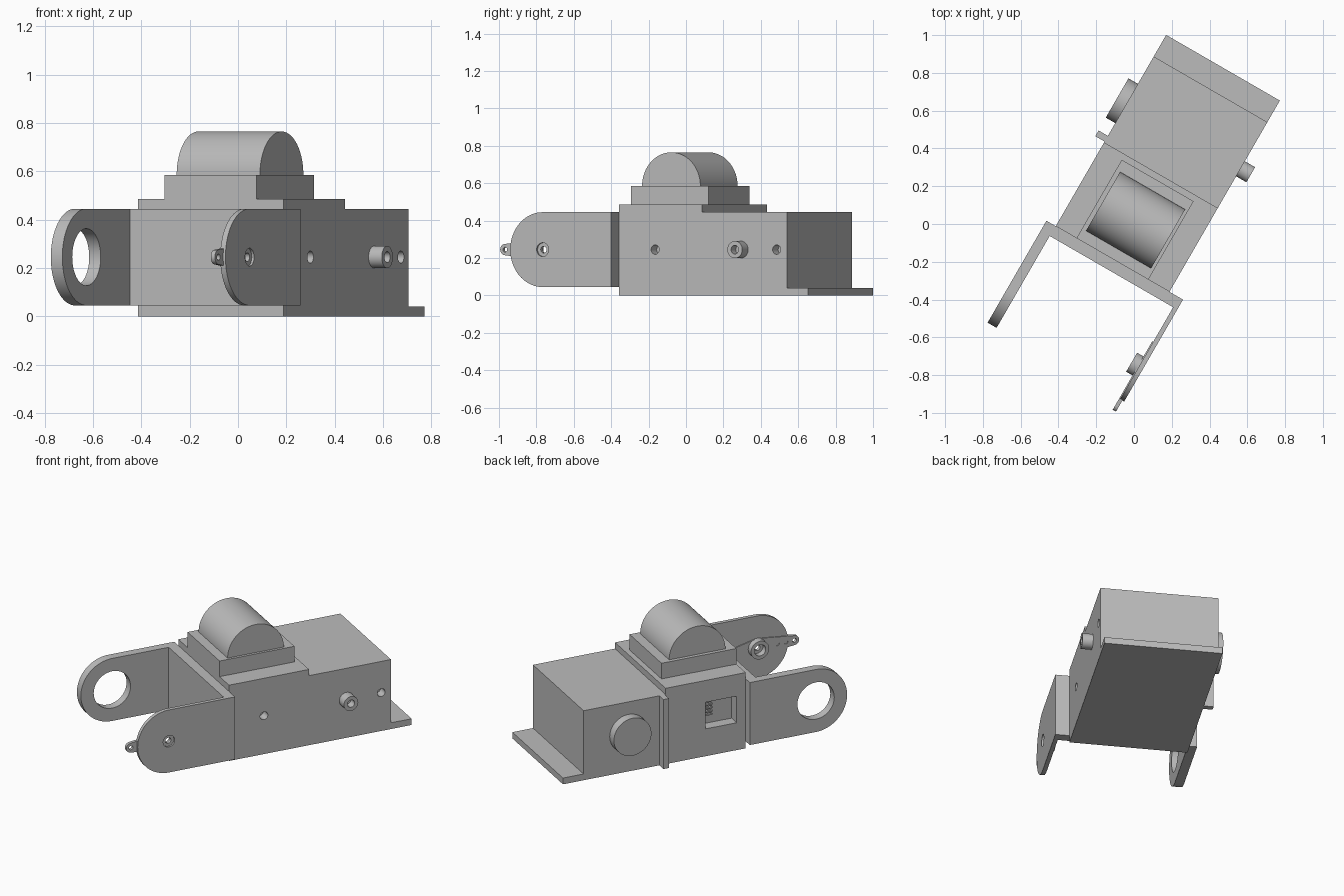
import bpy, bmesh
from math import sin, cos, pi, radians, acos

old = bpy.data.objects.get("Cube")
if old:
    bpy.data.objects.remove(old, do_unlink=True)

grey = bpy.data.materials.new("plain grey")
grey.use_nodes = True
grey.diffuse_color = (0.5, 0.5, 0.5, 1)
grey.node_tree.nodes["Principled BSDF"].inputs["Base Color"].default_value = (0.5, 0.5, 0.5, 1)

AXIS_Z = 0.245       # height shared by every pivot and shaft
PIVOT_Y = -0.64      # pivot of the bracket arms
TURN = radians(-30)  # the whole assembly stands turned about z


def arc(cy, cz, r, a0, a1, n=32):
    """Points (y, z) along an arc, angles in degrees."""
    angles = [radians(a0 + (a1 - a0) * i / n) for i in range(n + 1)]
    return [(cy + r * cos(a), cz + r * sin(a)) for a in angles]


def circle(cy, r, cz=AXIS_Z, n=48):
    return arc(cy, cz, r, 0, 360, n)[:-1]


def rect(y0, y1, z0, z1):
    return [(y0, z0), (y1, z0), (y1, z1), (y0, z1)]


def prism(name, profile, x0, x1):
    """Side profile extruded across the width."""
    bm = bmesh.new()
    face = bm.faces.new([bm.verts.new((x0, y, z)) for y, z in profile])
    new = bmesh.ops.extrude_face_region(bm, geom=[face])["geom"]
    bmesh.ops.translate(bm, vec=(x1 - x0, 0, 0),
                        verts=[v for v in new if isinstance(v, bmesh.types.BMVert)])
    bmesh.ops.recalc_face_normals(bm, faces=bm.faces)
    mesh = bpy.data.meshes.new(name)
    bm.to_mesh(mesh)
    bm.free()
    mesh.materials.append(grey)
    obj = bpy.data.objects.new(name, mesh)
    obj.rotation_euler.z = TURN
    bpy.context.collection.objects.link(obj)
    return obj


def cut(obj, profile, x0, x1):
    """Subtract a prism from a part and drop the cutter."""
    cutter = prism("cutter", profile, x0, x1)
    cutter.hide_render = True
    mod = obj.modifiers.new("cut", "BOOLEAN")
    mod.operation, mod.solver, mod.object = "DIFFERENCE", "EXACT", cutter
    bpy.context.view_layer.objects.active = obj
    bpy.ops.object.modifier_apply(modifier=mod.name)
    bpy.data.objects.remove(cutter, do_unlink=True)


LEFT, RIGHT = -0.353, 0.342
FRONT = -0.217

# Main housing with its rear foot and raised front deck
body = prism("housing", [(FRONT, 0), (0.952, 0), (0.952, 0.04), (0.82, 0.04), (0.82, 0.445),
                         (0.295, 0.445), (0.295, 0.485), (FRONT, 0.485)], LEFT, RIGHT)
for y in (0.007, 0.757):
    cut(body, circle(y, 0.025), RIGHT - 0.06, RIGHT + 0.1)
cut(body, rect(-0.16, 0.04, 0.175, 0.345), LEFT - 0.1, LEFT + 0.07)

# Connector pins inside the side pocket
for i in range(4):
    z = 0.24 + 0.022 * i
    prism(f"connector_pin_{i + 1}", rect(-0.02, 0.045, z, z + 0.01), -0.32, -0.305)

# Side rib, round cap and hollow shaft
prism("side_rib", rect(0.30, 0.335, 0, 0.445), -0.41, LEFT)
prism("round_cap", circle(0.533, 0.12), -0.411, LEFT)
shaft = prism("output_shaft", circle(0.535, 0.046), RIGHT - 0.01, 0.405)
cut(shaft, circle(0.535, 0.023), 0.355, 0.5)

# Stepped plinth and half-round dome
prism("plinth", rect(FRONT, 0.262, 0.485, 0.585), -0.226, 0.213)
prism("dome", arc(0.022, 0.585, 0.18, 0, 180, 48), -0.202, 0.196)

# U bracket: cross plate and two rounded arms
prism("bracket_plate", rect(-0.278, FRONT, 0.045, 0.445), -0.41, 0.425)
arm = [(-0.278, 0.045), (-0.278, 0.445)] + arc(PIVOT_Y, AXIS_Z, 0.2, 90, 270, 48)
ring_arm = prism("ring_arm", arm, -0.41, -0.355)
cut(ring_arm, circle(PIVOT_Y, 0.118), -0.5, -0.3)
horn_arm = prism("horn_arm", arm, 0.4, 0.425)
cut(horn_arm, circle(PIVOT_Y, 0.037), 0.38, 0.5)

# Lever on the inside of the arm: tapered blade and hollow hub
TIP_Y, TIP_R, TAIL_Y = -0.878, 0.03, -0.52
blade = (arc(TIP_Y, AXIS_Z, TIP_R, 97, 263, 16) + arc(PIVOT_Y, AXIS_Z, 0.058, 263, 280, 4)
         + arc(TAIL_Y, AXIS_Z, TIP_R, -80, 80, 16) + arc(PIVOT_Y, AXIS_Z, 0.058, 80, 97, 4))
lever = prism("lever_blade", blade, 0.394, 0.414)
for y in (TIP_Y, TIP_Y + 0.055, TIP_Y + 0.11):
    cut(lever, circle(y, 0.013, n=24), 0.38, 0.399 if y > TIP_Y else 0.5)
cut(lever, circle(PIVOT_Y, 0.018, n=24), 0.3, 0.5)
hub = prism("lever_hub", circle(PIVOT_Y, 0.058), 0.355, 0.395)
cut(hub, circle(PIVOT_Y, 0.036), 0.3, 0.5)

# Smooth the curved walls, keep the edges sharp
bpy.ops.object.select_all(action="DESELECT")
for obj in bpy.context.collection.objects:
    if obj.type == "MESH":
        obj.select_set(True)
        bpy.context.view_layer.objects.active = obj
bpy.ops.object.shade_smooth_by_angle(angle=radians(30))
